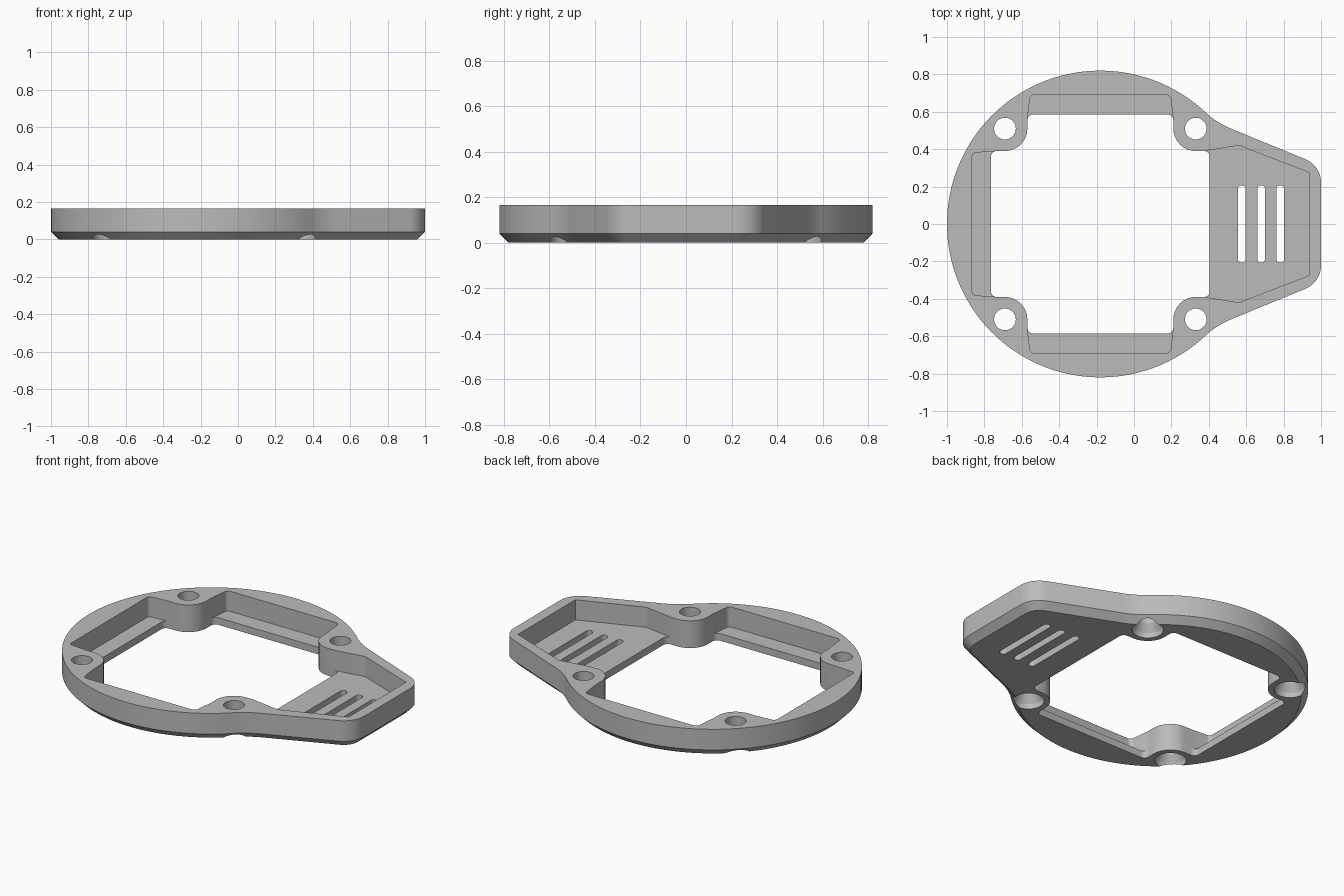
import bpy, bmesh, math
from mathutils import Vector

if "Cube" in bpy.data.objects:
    bpy.data.objects.remove(bpy.data.objects["Cube"])

CX = -0.18        # centre of the round frame
HEIGHT = 0.165
FLOOR = 0.043     # thickness of the recessed floor
CHAMFER = 0.04


def rounded(points, steps=8):
    """Closed outline from (x, y, radius) corners."""
    out, n = [], len(points)
    for i, (x, y, r) in enumerate(points):
        p = Vector((x, y))
        if r == 0:
            out.append(p)
            continue
        a = (Vector(points[i - 1][:2]) - p).normalized()
        b = (Vector(points[(i + 1) % n][:2]) - p).normalized()
        half = a.angle(b) / 2
        centre = p + (a + b).normalized() * (r / math.sin(half))
        start = p + a * (r / math.tan(half)) - centre
        end = p + b * (r / math.tan(half)) - centre
        turn = math.atan2(start.x * end.y - start.y * end.x, start.dot(end))
        for k in range(steps + 1):
            t = turn * k / steps
            c, s = math.cos(t), math.sin(t)
            out.append(centre + Vector((start.x * c - start.y * s, start.x * s + start.y * c)))
    return out


def mirrored(half):
    """Add the front half of an outline given its back half."""
    return half + [(x, -y, r) for x, y, r in reversed(half) if abs(y) > 1e-5]


def inset(ring, d):
    out, n = [], len(ring)
    for i, p in enumerate(ring):
        a = (p - ring[i - 1]).normalized()
        b = (ring[(i + 1) % n] - p).normalized()
        na, nb = Vector((-a.y, a.x)), Vector((-b.y, b.x))
        m = (na + nb).normalized()
        out.append(p + m * (d / m.dot(na)))
    return out


def circle(x, y, r, n=40):
    return [Vector((x + r * math.cos(2 * math.pi * k / n), y + r * math.sin(2 * math.pi * k / n)))
            for k in range(n)]


def loft(name, layers):
    """Closed solid through (outline, z) layers."""
    bm = bmesh.new()
    rings = [[bm.verts.new((p.x, p.y, z)) for p in ring] for ring, z in layers]
    bm.faces.new(rings[0][::-1])
    bm.faces.new(rings[-1])
    n = len(rings[0])
    for lo, hi in zip(rings, rings[1:]):
        for i in range(n):
            j = (i + 1) % n
            bm.faces.new((lo[i], lo[j], hi[j], hi[i]))
    bmesh.ops.recalc_face_normals(bm, faces=bm.faces)
    mesh = bpy.data.meshes.new(name)
    bm.to_mesh(mesh)
    bm.free()
    obj = bpy.data.objects.new(name, mesh)
    bpy.context.collection.objects.link(obj)
    return obj


# Outer body: round frame blending into a tapered tail, chamfered underneath
arc = []
for k in range(49):
    t = math.radians(47 + 133 * k / 48)
    arc.append((CX + 0.82 * math.cos(t), 0.82 * math.sin(t), 0))
outline = rounded(mirrored([(1.0, 0.312, 0.135), (0.4415, 0.5417, 0.45)] + arc))
frame = loft("vented_frame", [(inset(outline, CHAMFER), 0), (outline, CHAMFER), (outline, HEIGHT)])

cutters = []

# Recess above the floor, running around the screw bosses and into the tail
recess = [(0.935, 0.275, 0), (0.56, 0.42, 0), (CX + 0.555, 0.39, 0), (CX + 0.39, 0.39, 0.12),
          (CX + 0.39, 0.555, 0), (CX + 0.375, 0.69, 0.025), (CX - 0.375, 0.69, 0.025),
          (CX - 0.39, 0.555, 0), (CX - 0.39, 0.39, 0.12), (CX - 0.555, 0.39, 0),
          (CX - 0.685, 0.38, 0.02)]
recess = rounded(mirrored(recess))
cutters.append(loft("recess_cutter", [(recess, FLOOR), (recess, 0.3)]))

# Central window through the floor
window = [(CX + s * u, v, r) for s, u, v, r in (
    (1, 0.585, 0.39, 0.03), (1, 0.39, 0.39, 0.12), (1, 0.39, 0.585, 0.03),
    (-1, 0.39, 0.585, 0.03), (-1, 0.39, 0.39, 0.12), (-1, 0.585, 0.39, 0.03))]
window = rounded(mirrored(window))
cutters.append(loft("window_cutter", [(window, -0.1), (window, 0.3)]))

# Vent slots in the tail floor
for x in (0.576, 0.68, 0.782):
    slot = rounded(mirrored([(x + 0.021, 0.207, 0.0205), (x - 0.021, 0.207, 0.0205)]))
    cutters.append(loft("slot_cutter", [(slot, -0.1), (slot, 0.3)]))

# Screw holes, widened from below for the screw heads
for sx in (-1, 1):
    for sy in (-1, 1):
        x, y = CX + sx * 0.51, sy * 0.51
        profile = ((0.088, -0.1), (0.086, 0.03), (0.058, 0.075), (0.058, 0.3))
        cutters.append(loft("screw_cutter", [(circle(x, y, r), z) for r, z in profile]))

# Cut everything out of the frame
bpy.context.view_layer.objects.active = frame
frame.select_set(True)
for c in cutters:
    c.hide_render = True
    m = frame.modifiers.new("cut", 'BOOLEAN')
    m.operation = 'DIFFERENCE'
    m.solver = 'EXACT'
    m.object = c
    bpy.ops.object.modifier_apply(modifier=m.name)
for c in cutters:
    bpy.data.objects.remove(c)

grey = bpy.data.materials.new("mid grey")
grey.diffuse_color = (0.5, 0.5, 0.5, 1)
grey.use_nodes = True
grey.node_tree.nodes["Principled BSDF"].inputs["Base Color"].default_value = grey.diffuse_color
frame.data.materials.clear()
frame.data.materials.append(grey)
for p in frame.data.polygons:
    p.material_index = 0
bpy.ops.object.shade_smooth_by_angle(angle=math.radians(30))
